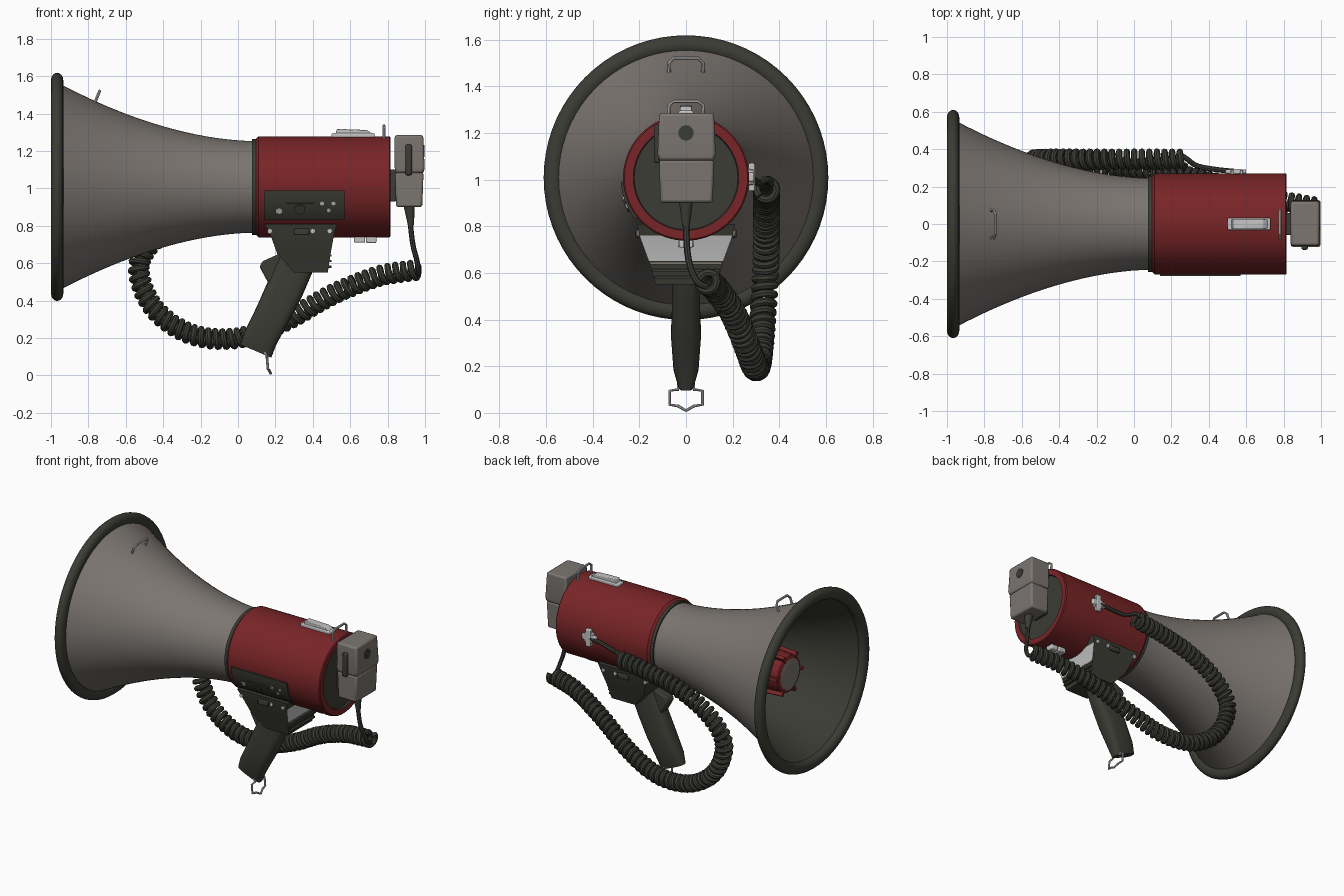
import bpy, bmesh, math
from mathutils import Vector, Matrix

cube = bpy.data.objects.get("Cube")
if cube:
    bpy.data.objects.remove(cube)

ZC = 1.008  # height of the horn axis


def material(name, r, g, b):
    m = bpy.data.materials.new(name)
    m.use_nodes = True
    m.diffuse_color = (r, g, b, 1)
    m.node_tree.nodes["Principled BSDF"].inputs["Base Color"].default_value = (r, g, b, 1)
    return m


GREY = material("warm grey", .2, .18, .165)
DARK = material("charcoal", .045, .045, .036)
RED = material("deep red", .19, .018, .02)
LIGHT = material("light metal", .55, .55, .55)


def finish(name, bm, mats, bevel=0, angle=35):
    bmesh.ops.remove_doubles(bm, verts=bm.verts, dist=1e-5)
    bmesh.ops.recalc_face_normals(bm, faces=bm.faces)
    me = bpy.data.meshes.new(name)
    bm.to_mesh(me)
    bm.free()
    for m in mats:
        me.materials.append(m)
    ob = bpy.data.objects.new(name, me)
    bpy.context.collection.objects.link(ob)
    bpy.ops.object.select_all(action='DESELECT')
    ob.select_set(True)
    bpy.context.view_layer.objects.active = ob
    bpy.ops.object.shade_smooth_by_angle(angle=math.radians(angle))
    if bevel:
        mod = ob.modifiers.new("bevel", 'BEVEL')
        mod.width, mod.segments = bevel, 2
    return ob


def radial(x, deg, r):
    a = math.radians(deg)
    return Vector((x, r * math.cos(a), ZC + r * math.sin(a)))


def lathe(name, profile, mats, index=lambda i: 0, start=0, sweep=360, steps=72, closed=False):
    """Turn an (x, radius) profile about the horn axis."""
    bm = bmesh.new()
    full = sweep == 360
    rings = [[bm.verts.new(radial(x, start + sweep * k / steps, r)) for x, r in profile]
             for k in range(steps if full else steps + 1)]
    n = len(profile)
    for k in range(steps):
        a, b = rings[k], rings[(k + 1) % len(rings)]
        for i in range(n if closed else n - 1):
            j = (i + 1) % n
            bm.faces.new((a[i], a[j], b[j], b[i])).material_index = index(i)
    if not full:
        bm.faces.new(rings[0])
        bm.faces.new(rings[-1])
    return finish(name, bm, mats)


def loft(name, sections, mats, bevel=0, rule=None):
    bm = bmesh.new()
    rings = [[bm.verts.new(p) for p in s] for s in sections]
    n = len(rings[0])
    for a, b in zip(rings, rings[1:]):
        for i in range(n):
            bm.faces.new((a[i], a[(i + 1) % n], b[(i + 1) % n], b[i]))
    bm.faces.new(rings[0])
    bm.faces.new(rings[-1])
    if rule:
        bmesh.ops.recalc_face_normals(bm, faces=bm.faces)
        for f in bm.faces:
            f.material_index = rule(f)
    return finish(name, bm, mats, bevel)


def rect(x0, x1, y0, y1, z):
    return [(x0, y0, z), (x1, y0, z), (x1, y1, z), (x0, y1, z)]


def box(name, x0, x1, y0, y1, z0, z1, mat, bevel=.006):
    return loft(name, [rect(x0, x1, y0, y1, z) for z in (z0, z1)], [mat], bevel)


def cyl(name, p, q, r1, r2, mat, sides=20):
    bm = bmesh.new()
    p, q = Vector(p), Vector(q)
    turn = (q - p).to_track_quat('Z', 'Y').to_matrix().to_4x4()
    bmesh.ops.create_cone(bm, cap_ends=True, segments=sides, radius1=r1, radius2=r2,
                          depth=(q - p).length, matrix=Matrix.Translation((p + q) / 2) @ turn)
    return finish(name, bm, [mat])


def spline(pts, per):
    """Smooth path through the given points."""
    v = [Vector(p) for p in pts]
    v = [2 * v[0] - v[1]] + v + [2 * v[-1] - v[-2]]
    out = []
    for a, b, c, d in zip(v, v[1:], v[2:], v[3:]):
        for k in range(per):
            t = k / per
            out.append(.5 * (2 * b + (c - a) * t + (2 * a - 5 * b + 4 * c - d) * t**2
                             + (3 * b - a - 3 * c + d) * t**3))
    return out + [v[-2]]


def frames(path):
    normal = None
    for i, p in enumerate(path):
        t = (path[min(i + 1, len(path) - 1)] - path[max(i - 1, 0)]).normalized()
        normal = t.orthogonal() if normal is None else normal - t * normal.dot(t)
        normal.normalize()
        yield p, normal.copy(), t.cross(normal)


def tube(name, path, r, mat, sides=8):
    path = [Vector(p) for p in path]
    turns = [2 * math.pi * k / sides for k in range(sides)]
    return loft(name, [[p + (n * math.cos(a) + b * math.sin(a)) * r for a in turns]
                       for p, n, b in frames(path)], [mat])


# Horn bell: grey outside, dark inside, with a rubber rim
def flare(t):
    return .245 + .305 * t**1.8


steps = [k / 20 for k in range(21)]
outer = [(.09 - 1.04 * t, flare(t)) for t in steps]
inner = [(x, r - .012) for x, r in reversed(outer)] + [(.09, 0)]
lathe("horn_bell", outer + inner, [GREY, DARK], lambda i: int(i >= 20))
rim = [(-.967 + .033 * math.cos(a), .57 + .04 * math.sin(a))
       for a in (math.tau * k / 16 for k in range(16))]
lathe("horn_rim", rim, [DARK], closed=True)

# Driver inside the bell
lathe("inner_driver", [(-.8, 0), (-.8, .105), (-.79, .125), (-.6, .135), (.05, .15)],
      [RED, GREY], lambda i: int(i == 0), steps=32)
for k in range(6):
    lathe("driver_fin", [(-.8, .1), (-.8, .15), (-.6, .16), (-.6, .1)], [RED],
          start=60 * k, sweep=9, steps=2, closed=True)

# Main body with dark recessed rear cap
lathe("body_seam", [(.075, .24), (.075, .256), (.1, .256), (.1, .24)], [DARK], closed=True)
lathe("body_shell", [(.09, 0), (.09, .25), (.11, .27), (.81, .27), (.816, .264), (.816, .226),
                     (.804, .222), (.804, 0)], [RED, DARK], lambda i: int(i >= 5))

# Control panel wrapped on the front side
lathe("control_panel", [(.14, .25), (.14, .28), (.57, .28), (.57, .25)], [DARK],
      start=184, sweep=35, steps=10, closed=True)
for x, deg, r in ((.22, 207, .018), (.45, 198, .012), (.51, 198, .012), (.485, 206, .012)):
    cyl("panel_button", radial(x, deg, .27), radial(x, deg, .286), r, r, LIGHT, 6)
lathe("volume_slot", [(.26, .27), (.26, .284), (.41, .284), (.41, .27)], [DARK],
      start=198, sweep=6, steps=3, closed=True)
cyl("volume_knob", radial(.33, 205, .27), radial(.33, 205, .288), .03, .028, DARK)

# Pistol grip
ax = Vector((.92, 0, -.39))
sections = []
for x, z, half, w in ((.095, .13, .09, .035), (.12, .2, .092, .055), (.19, .335, .095, .065),
                      (.25, .46, .1, .06), (.31, .6, .1, .06)):
    ring = []
    for k in range(24):
        c, s = math.cos(math.tau * k / 24), math.sin(math.tau * k / 24)
        u, v = (math.copysign(abs(q)**.6, q) for q in (c, s))
        ring.append(Vector((x, v * w, z)) + ax * half * u)
    sections.append(ring)
loft("grip", sections, [DARK])
trigger = [(.115, .58), (.13, .61), (.22, .65), (.28, .55), (.17, .48)]
loft("trigger", [[(x, y, z) for x, z in trigger] for y in (-.04, .04)], [DARK], .01)

# Mount saddle between grip and body, light panel on its rear
loft("grip_mount", [rect(x0, x1, -y, y, z) for x0, x1, y, z in (
    (.3, .48, .13, .55), (.21, .495, .16, .65), (.17, .515, .2, .76), (.14, .53, .21, .81))],
    [DARK, LIGHT], 0,
    lambda f: int(f.normal.x > .7 and .65 < f.calc_center_median().z < .76))
for k in range(3):
    z = .575 + .03 * k
    w = .135 + .009 * k
    box("mount_rib", .47, .5, -w, w, z, z + .012, GREY if k == 2 else DARK, .002)
for side in (-1, 1):
    for x in (.17, .4, .49):
        cyl("mount_screw", (x, side * .18, .77), (x, side * .21, .77), .013, .013, LIGHT, 8)
    box("mount_clip", .3, .38, side * .205 - .012, side * .205 + .012, .75, .785, DARK)

# Latches and wire loops
box("top_latch", .5, .73, -.032, .032, 1.268, 1.295, LIGHT)
loft("latch_lever", [[(x, y, z) for x, z in ((.52, 1.29), (.53, 1.318), (.69, 1.312), (.72, 1.29))]
                     for y in (-.025, .025)], [LIGHT], .004)
box("bottom_latch", .62, .68, -.035, .035, .71, .745, LIGHT)
box("bottom_latch_lever", .685, .74, -.03, .03, .708, .745, LIGHT)


def staple(name, foot, top):
    (x0, z0), (x1, z1) = foot, top
    m, n = .8 * x1 + .2 * x0, .8 * z1 + .2 * z0
    half = [(x0, -.072, z0), (m, -.074, n), (x1, -.052, z1)]
    tube(name, half + [(x, -y, z) for x, y, z in reversed(half)], .008, LIGHT)


staple("rear_strap_loop", (.78, 1.25), (.78, 1.335))
staple("horn_strap_loop", (-.78, 1.42), (-.74, 1.52))
bottom = [(.14, -.03, .13), (.155, -.035, .1), (.155, -.07, .095), (.16, -.07, .035),
          (.165, -.035, .03), (.175, 0, .01)]
tube("grip_wire_loop", bottom + [(x, -y, z) for x, y, z in reversed(bottom[:-1])], .007, LIGHT)

# Hand microphone hung on the rear
box("microphone_bracket", .8, .845, -.06, .06, .93, 1.1, DARK)
loft("microphone_top", [rect(.842, .992, -.115, .12, 1.08), rect(.838, .998, -.122, .127, 1.11),
                        rect(.838, .99, -.115, .12, 1.285)], [GREY], .012)
loft("microphone_base", [rect(.845, .985, -.11, .115, .9), rect(.84, .992, -.115, .12, 1.085)],
     [GREY], .012)
box("talk_button", .895, .93, -.138, -.11, 1.07, 1.235, DARK, .01)
cyl("microphone_grille", (.985, 0, 1.2), (.998, 0, 1.2), .033, .033, DARK)
cyl("cord_relief", (.915, 0, .91), (.925, 0, .8), .03, .016, DARK)

# Cord: connector, straight leads and the long coil
cyl("connector_base", (.55, .26, 1.01), (.55, .29, 1.01), .045, .04, LIGHT, 8)
box("connector_bar", .49, .6, .268, .292, .99, 1.03, LIGHT)
box("connector_post", .53, .57, .268, .295, .95, 1.07, LIGHT)
tube("body_lead", spline([(.55, .28, 1.01), (.45, .29, 1.0), (.34, .31, .985), (.28, .35, 1.0),
                          (.25, .37, .98)], 6), .014, DARK)
tube("microphone_lead", spline([(.92, 0, .82), (.935, .005, .7), (.955, .02, .62), (.965, .05, .56),
                                (.955, .09, .54)], 6), .014, DARK)
coil_path = spline([(.27, .345, .96), (.05, .345, .93), (-.2, .345, .87), (-.42, .345, .75),
                    (-.53, .34, .58), (-.45, .325, .36), (-.25, .31, .22), (0, .295, .2),
                    (.25, .26, .29), (.5, .2, .43), (.75, .13, .53), (.96, .09, .565)], 90)
helix, run, last = [], 0, coil_path[0]
for p, n, b in frames(coil_path):
    run += (p - last).length
    last = p
    a = math.tau * run / .041
    helix.append(p + (n * math.cos(a) + b * math.sin(a)) * .042)
tube("coiled_cord", helix, .0175, DARK)
